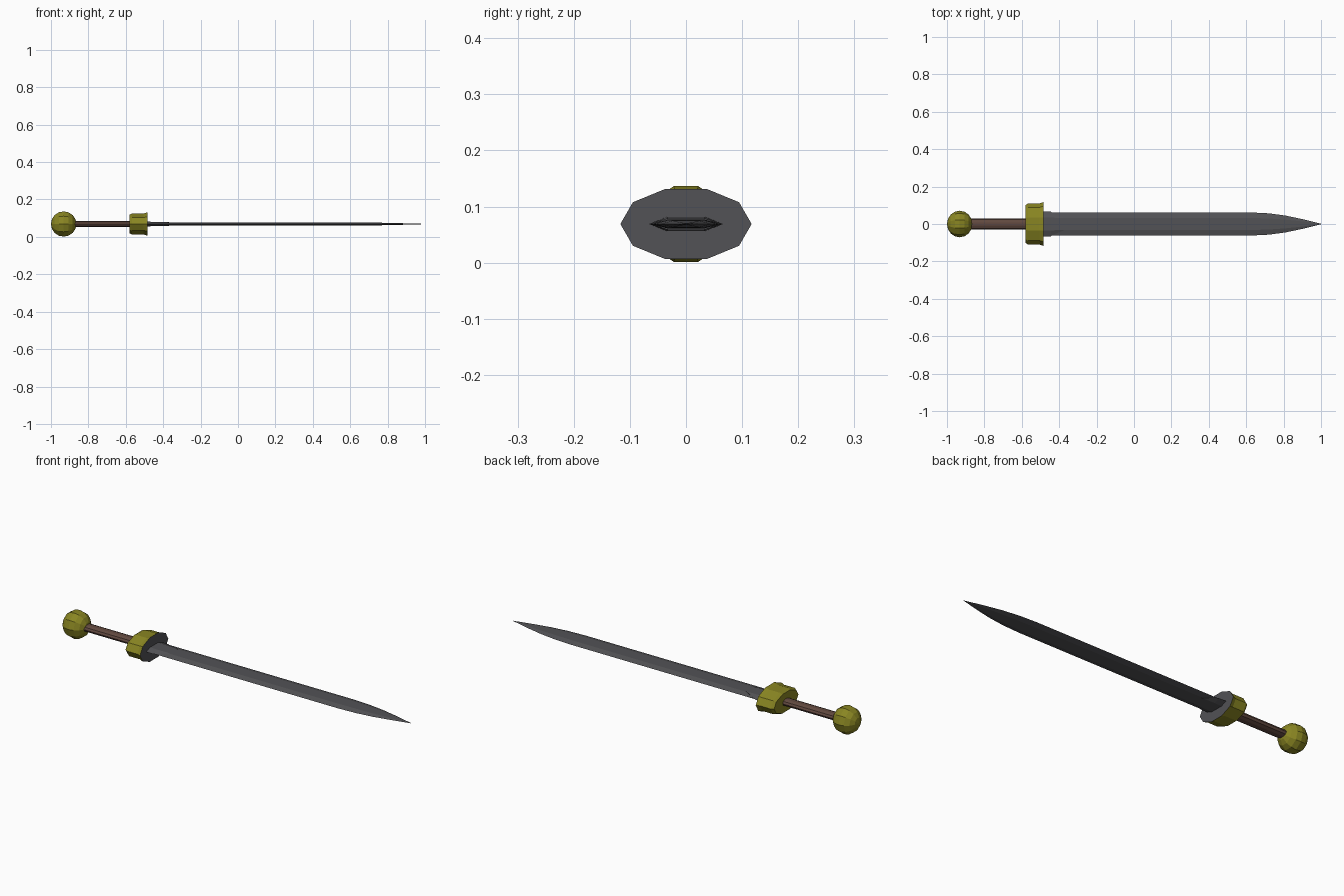
import bpy, bmesh, math

if "Cube" in bpy.data.objects:
    bpy.data.objects.remove(bpy.data.objects["Cube"])

ZC = 0.069  # height of the sword's long axis


def material(name, rgb):
    m = bpy.data.materials.new(name)
    m.diffuse_color = (*rgb, 1)
    m.use_nodes = True
    m.node_tree.nodes["Principled BSDF"].inputs["Base Color"].default_value = m.diffuse_color
    return m


brass = material("olive_brass", (0.25, 0.235, 0.016))
steel = material("dark_steel", (0.085, 0.085, 0.092))
leather = material("brown_leather", (0.12, 0.066, 0.05))


def loft(name, rings, mats):
    """Skin a list of equal-length point rings and cap both ends."""
    bm = bmesh.new()
    vs = [[bm.verts.new((x, y, z + ZC)) for x, y, z in r] for r in rings]
    n = len(vs[0])
    for a, b in zip(vs, vs[1:]):
        for i in range(n):
            j = (i + 1) % n
            bm.faces.new((a[i], a[j], b[j], b[i]))
    bm.faces.new(vs[0][::-1])
    bm.faces.new(vs[-1])
    bmesh.ops.remove_doubles(bm, verts=bm.verts, dist=1e-5)
    bmesh.ops.recalc_face_normals(bm, faces=bm.faces)
    me = bpy.data.meshes.new(name)
    bm.to_mesh(me)
    bm.free()
    for m in mats:
        me.materials.append(m)
    ob = bpy.data.objects.new(name, me)
    bpy.context.collection.objects.link(ob)
    return ob


def oval(x, ry, rz, n=10):
    return [(x, ry * math.cos(i * math.tau / n), rz * math.sin(i * math.tau / n))
            for i in range(n)]


def hexa(x, w, t, sweep=0.0):
    """Flattened hexagon; sweep pushes the middle points along the blade."""
    f = 0.52 * w
    return [(x, w, 0), (x + sweep, f, t), (x + sweep, -f, t),
            (x, -w, 0), (x + sweep, -f, -t), (x + sweep, f, -t)]


# Pommel: ten-sided ball around the long axis
R = 0.071
loft("pommel", [oval(-0.932 - 0.068 * math.cos(a), R * math.sin(a), R * math.sin(a))
                for a in [math.pi * k / 8 for k in (0.02, 1, 2, 3, 4, 5, 6, 7, 7.98)]], [brass])

# Grip
loft("grip", [oval(-0.89, 0.03, 0.018), oval(-0.57, 0.03, 0.018)], [leather])

# Guard: bevelled back, flared front rim, steel front plate
guard = loft("guard", [oval(-0.58, 0.101, 0.052), oval(-0.567, 0.110, 0.059),
                       oval(-0.505, 0.110, 0.059), oval(-0.485, 0.117, 0.066)],
             [brass, steel])
for p in guard.data.polygons:
    if p.normal.x > 0.9:
        p.material_index = 1

# Collar at the root of the blade, with a pointed centre
loft("blade_collar", [hexa(-0.49, 0.066, 0.0125), hexa(-0.445, 0.0655, 0.0115),
                      hexa(-0.44, 0.061, 0.0105, 0.07)], [steel])

# Blade: straight, then curving in to the tip
profile = [(-0.49, 0.062, 0.008), (0.62, 0.062, 0.008), (0.72, 0.057, 0.0075),
           (0.81, 0.045, 0.006), (0.9, 0.026, 0.0035), (0.96, 0.011, 0.002),
           (1.0, 0.001, 0.0005)]
loft("blade", [hexa(*p) for p in profile], [steel])
